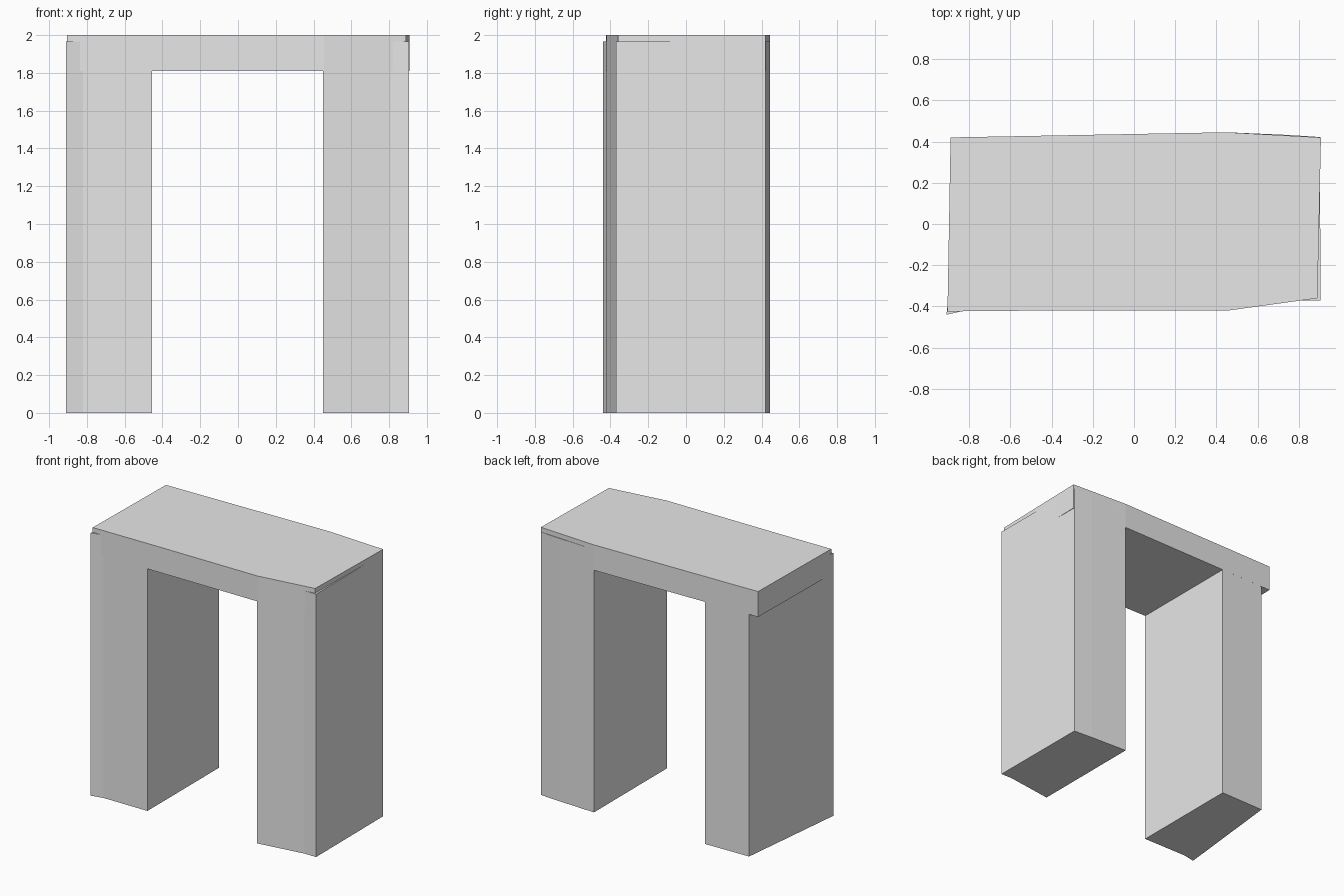
import bpy
import bmesh

cube = bpy.data.objects.get("Cube")
if cube:
    bpy.data.objects.remove(cube, do_unlink=True)

# One plain grey for the whole arch
grey = bpy.data.materials.new("light_grey")
grey.use_nodes = True
colour = (0.8, 0.8, 0.8, 1)
grey.diffuse_color = colour
grey.node_tree.nodes["Principled BSDF"].inputs["Base Color"].default_value = colour


def prism(name, outline, bottom, top):
    """Extrude a ground-plan outline upward into a solid block."""
    bm = bmesh.new()
    base = bm.faces.new([bm.verts.new((x, y, bottom)) for x, y in outline])
    moved = bmesh.ops.extrude_face_region(bm, geom=[base], use_keep_orig=True)["geom"]
    verts = [v for v in moved if isinstance(v, bmesh.types.BMVert)]
    bmesh.ops.translate(bm, verts=verts, vec=(0, 0, top - bottom))
    bmesh.ops.recalc_face_normals(bm, faces=bm.faces)
    mesh = bpy.data.meshes.new(name)
    bm.to_mesh(mesh)
    bm.free()
    mesh.materials.append(grey)
    obj = bpy.data.objects.new(name, mesh)
    bpy.context.collection.objects.link(obj)
    return obj


leg_top = 1.965

# Right pillar, with a skewed outer side and a flared front corner
prism("right_pillar", [(-0.455, -0.42), (-0.455, 0.428), (-0.817, 0.421),
                       (-0.91, -0.44), (-0.82, -0.42)], 0, leg_top)

# Left pillar, with a chamfered front
prism("left_pillar", [(0.45, -0.42), (0.81, -0.37), (0.905, -0.37),
                      (0.902, 0.422), (0.75, 0.432), (0.45, 0.445)], 0, leg_top)

# Lintel slab resting over both pillars
prism("lintel", [(-0.905, -0.424), (-0.455, -0.42), (0.455, -0.42), (0.89, -0.36),
                 (0.907, 0.42), (0.45, 0.445), (-0.89, 0.42)], 1.81, 2)
